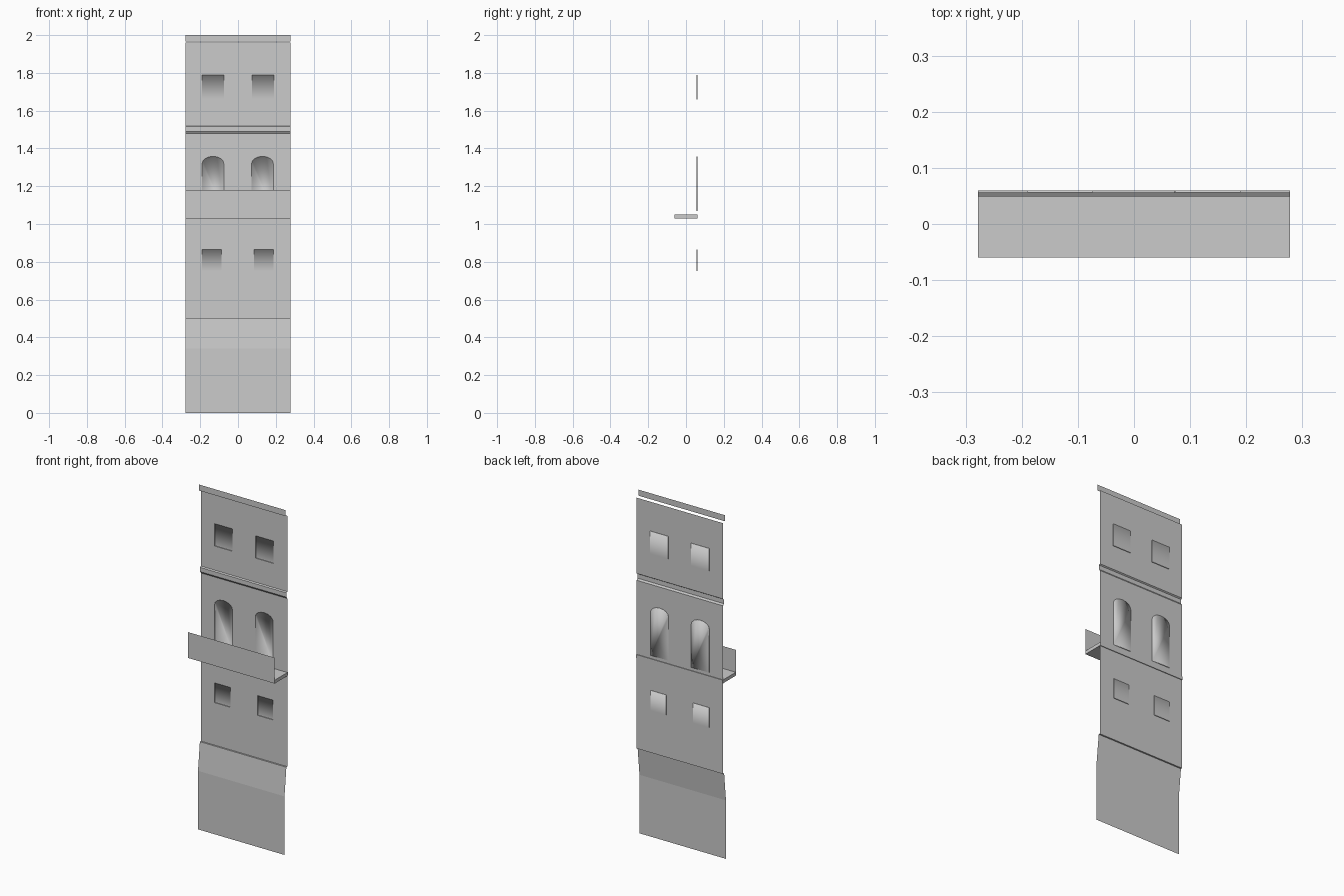
import bpy, bmesh, math

if "Cube" in bpy.data.objects:
    bpy.data.objects.remove(bpy.data.objects["Cube"])

W = 0.278        # half width of the facade
WALL = 0.056     # depth of the main wall sheets
REVEAL = 0.004   # depth of window recesses


def finish(bm, name, smooth=False):
    me = bpy.data.meshes.new(name)
    bm.to_mesh(me)
    bm.free()
    for p in me.polygons:
        p.use_smooth = smooth
    ob = bpy.data.objects.new(name, me)
    bpy.context.collection.objects.link(ob)
    return ob


def sheet(name, profile):
    """Sweep a (y, z) profile, listed bottom to top, across the full width."""
    bm = bmesh.new()
    rows = [[bm.verts.new((x, y, z)) for x in (-W, W)] for y, z in profile]
    for a, b in zip(rows, rows[1:]):
        bm.faces.new((a[0], a[1], b[1], b[0]))
    return finish(bm, name)


def rect(x0, x1, z0, z1):
    return [(x0, z0), (x1, z0), (x1, z1), (x0, z1)]


def arch(x0, x1, z0, spring, rise):
    c, r = (x0 + x1) / 2, (x1 - x0) / 2
    top = [(c + r * math.cos(math.pi * i / 8), spring + rise * math.sin(math.pi * i / 8))
           for i in range(9)]
    return [(x0, z0), (x1, z0)] + top


def wall(name, z0, z1, holes):
    """Flat sheet with window openings."""
    bm = bmesh.new()
    edges = []
    for loop in [rect(-W, W, z0, z1)] + holes:
        vs = [bm.verts.new((x, WALL, z)) for x, z in loop]
        edges += [bm.edges.new((vs[i - 1], vs[i])) for i in range(len(vs))]
    bmesh.ops.triangle_fill(bm, use_beauty=True, edges=edges, normal=(0, -1, 0))
    for f in bm.faces:
        f.normal_update()
        if f.normal.y > 0:
            f.normal_flip()
    bmesh.ops.dissolve_limit(bm, angle_limit=0.01, verts=bm.verts, edges=bm.edges)
    finish(bm, name)


def window(name, loop, soft):
    """Recessed pane with reveals; edges listed in soft blend smoothly into the pane."""
    bm = bmesh.new()
    front = [bm.verts.new((x, WALL, z)) for x, z in loop]
    back = [bm.verts.new((x, WALL + REVEAL, z)) for x, z in loop]
    bm.faces.new(back)
    n = len(loop)
    for i in range(n):
        j = (i + 1) % n
        e = bm.edges.get((back[i], back[j]))
        bm.faces.new((back[j], back[i], front[i], front[j]))
        e.smooth = i in soft
    for f, b in zip(front, back):
        e = bm.edges.get((f, b))
        e.smooth = len(loop) > 4
    finish(bm, name, True)


# Window outlines for each storey
upper = [rect(-0.19, -0.073, 1.66, 1.79), rect(0.073, 0.19, 1.66, 1.79)]
middle = [arch(-0.19, -0.075, 1.07, 1.32, 0.038), arch(0.072, 0.187, 1.07, 1.32, 0.038)]
lower = [rect(-0.19, -0.088, 0.75, 0.865), rect(0.085, 0.187, 0.75, 0.865)]

# Flat storey walls and their windows
storeys = [("upper", 1.52, 1.96, upper), ("middle", 1.05, 1.48, middle),
           ("lower", 0.503, 1.03, lower)]
for label, z0, z1, holes in storeys:
    wall(label + "_wall", z0, z1, holes)
    for side, loop in zip(("left", "right"), holes):
        soft = {2} if len(loop) == 4 else set(range(1, len(loop) - 1))
        window(f"{label}_window_{side}", loop, soft)

# Shop front: flat base, sloping awning and ledge back to the wall
sheet("shop_front", [(0.03, 0), (0.03, 0.34), (0.047, 0.503), (WALL, 0.503)])

# Moulding between storeys and the parapet strip
sheet("string_course", [(WALL, 1.48), (0.049, 1.49), (0.049, 1.515), (WALL, 1.52)])
sheet("parapet", [(0.039, 1.965), (0.039, 2.0)])

# Balcony slab and its thin front panel
bm = bmesh.new()
bmesh.ops.create_cube(bm, size=1)
for v in bm.verts:
    v.co = (v.co.x * 2 * W, v.co.y * 0.12, 1.04 + v.co.z * 0.02)
finish(bm, "balcony_slab")
sheet("balcony_panel", [(-0.06, 1.05), (-0.06, 1.18)])
